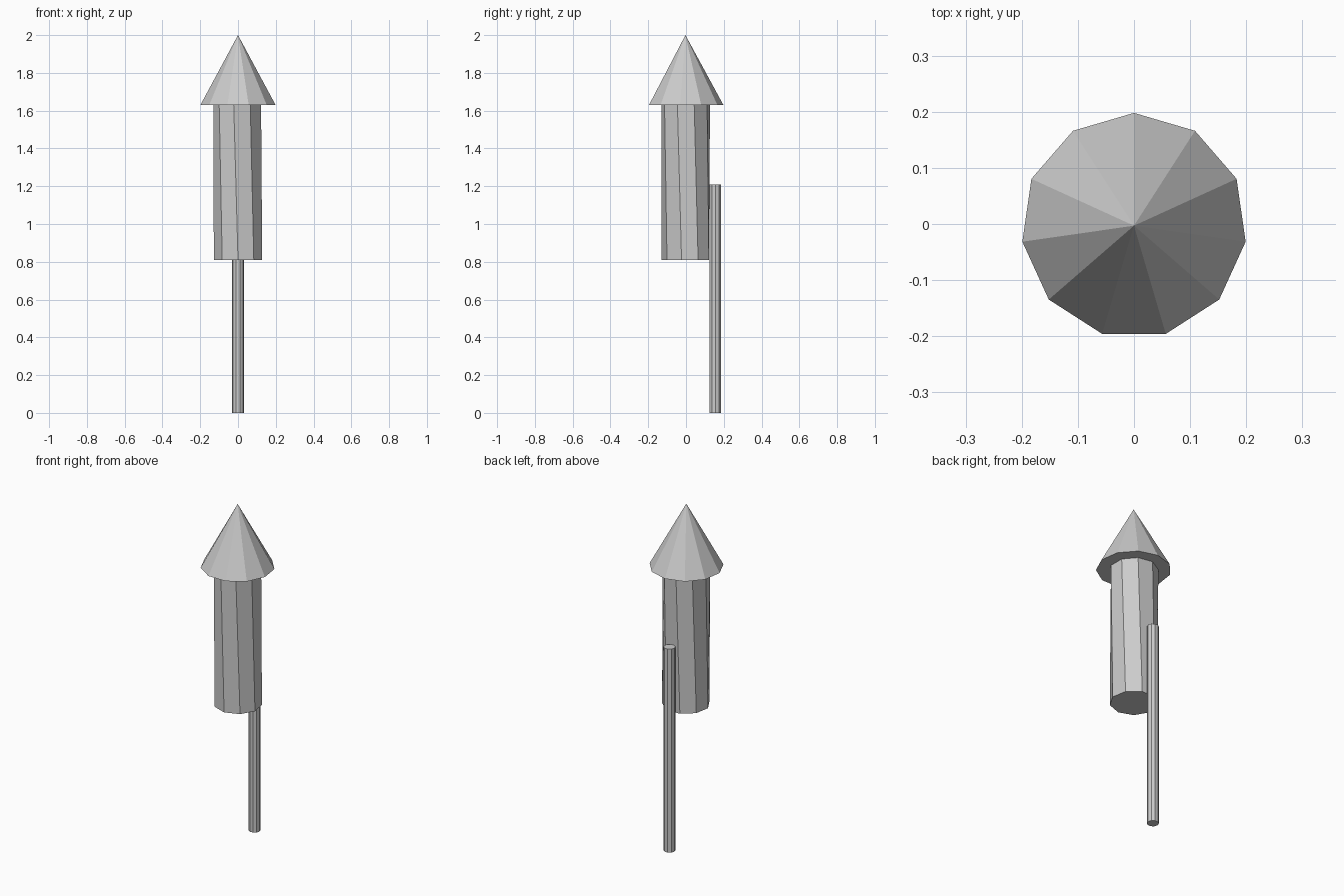
import bpy, bmesh, math

if "Cube" in bpy.data.objects:
    bpy.data.objects.remove(bpy.data.objects["Cube"])


def loft(name, sides, rings, centre=(0, 0)):
    """Closed flat-shaded solid through rings of (z, radius, start angle in degrees)."""
    bm = bmesh.new()
    loops = []
    for z, r, start in rings:
        angles = [math.radians(start + 360 * i / sides) for i in range(sides)]
        pts = [(centre[0] + r * math.cos(a), centre[1] + r * math.sin(a), z) for a in angles]
        if r == 0:
            pts = pts[:1]
        loops.append([bm.verts.new(p) for p in pts])
    for low, high in zip(loops, loops[1:]):
        for i in range(sides):
            j = (i + 1) % sides
            if len(high) == 1:
                bm.faces.new((low[i], low[j], high[0]))
            else:
                bm.faces.new((low[i], low[j], high[j], high[i]))
    bm.faces.new(loops[0][::-1])
    if len(loops[-1]) > 1:
        bm.faces.new(loops[-1])
    bmesh.ops.recalc_face_normals(bm, faces=bm.faces)
    mesh = bpy.data.meshes.new(name)
    bm.to_mesh(mesh)
    bm.free()
    obj = bpy.data.objects.new(name, mesh)
    bpy.context.collection.objects.link(obj)
    return obj


# Pointed nose cone with an overhanging rim
loft("nose_cone", 11, [(1.63, 0.201, 90), (2.0, 0, 90)], (0, -0.003))

# Slightly twisted nine-sided tube
loft("rocket_tube", 9, [(0.81, 0.13, 270), (1.63, 0.13, 260)], (0, -0.001))

# Guide stick fixed against the back of the tube
loft("guide_stick", 10, [(0, 0.032, 0), (1.21, 0.032, 0)], (0, 0.156))
